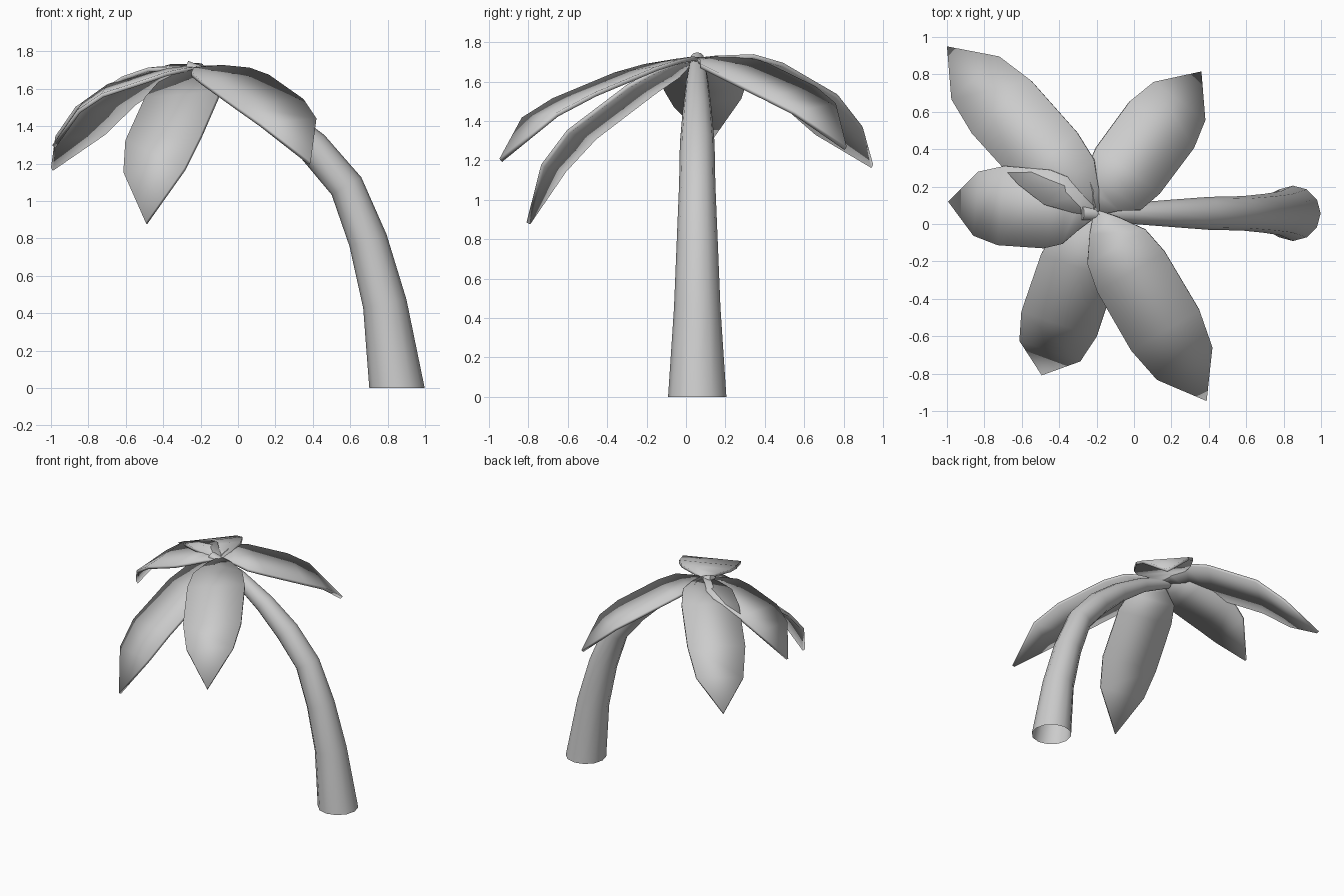
import bpy, bmesh, math
from mathutils import Vector

if "Cube" in bpy.data.objects:
    bpy.data.objects.remove(bpy.data.objects["Cube"])


def add_object(name, bm):
    bmesh.ops.recalc_face_normals(bm, faces=bm.faces[:])
    mesh = bpy.data.meshes.new(name)
    bm.to_mesh(mesh)
    bm.free()
    obj = bpy.data.objects.new(name, mesh)
    bpy.context.collection.objects.link(obj)
    return obj


def smooth(obj, angle):
    bpy.ops.object.select_all(action='DESELECT')
    obj.select_set(True)
    bpy.context.view_layer.objects.active = obj
    bpy.ops.object.shade_smooth_by_angle(angle=math.radians(angle))


# Trunk: tapered 12-sided tube bending over to the crown (x, z, radius)
TRUNK_Y = 0.057
path = [(0.85, 0, 0.148), (0.785, 0.45, 0.118), (0.695, 0.79, 0.104),
        (0.58, 1.08, 0.092), (0.40, 1.29, 0.088), (0.20, 1.46, 0.073),
        (-0.03, 1.61, 0.055), (-0.28, 1.715, 0.036)]
bm = bmesh.new()
rings = []
for i, (x, z, r) in enumerate(path):
    a, b = path[max(i - 1, 0)], path[min(i + 1, len(path) - 1)]
    t = Vector((b[0] - a[0], 0, b[1] - a[1])).normalized()
    if i == 0:
        t = Vector((0, 0, 1))
    side = Vector((t.z, 0, -t.x))
    ring = []
    for k in range(12):
        ang = k * math.tau / 12
        ring.append(bm.verts.new(Vector((x, TRUNK_Y, z)) + side * r * math.cos(ang)
                                 + Vector((0, r * math.sin(ang), 0))))
    rings.append(ring)
for lo, hi in zip(rings, rings[1:]):
    for k in range(12):
        n = (k + 1) % 12
        bm.faces.new((lo[k], lo[n], hi[n], hi[k]))
bm.faces.new(rings[-1])
smooth(add_object("trunk", bm), 40)


# Leaf: rows of shared half-widths along a drooping spine
HALF_WIDTHS = [0.02, 0.09, 0.18, 0.21, 0.212, 0.172]


def leaf(name, tip, dists, heights, roll):
    origin = Vector((-0.2, 0.06, 0))
    out = Vector((tip[0], tip[1], 0)) - origin
    length = out.length
    out.normalize()
    left = Vector((-out.y, out.x, roll))
    bm = bmesh.new()
    rows = []
    for d, z, w in zip([0, 0.08] + dists, heights, HALF_WIDTHS):
        c = origin + out * d + Vector((0, 0, z))
        rows.append((bm.verts.new(c - left * w), bm.verts.new(c + left * w)))
    for a, b in zip(rows, rows[1:]):
        bm.faces.new((a[0], b[0], b[1], a[1]))
    end = bm.verts.new(origin + out * length + Vector((0, 0, heights[-1])))
    bm.faces.new((rows[-1][0], end, rows[-1][1]))
    obj = add_object(name, bm)
    mod = obj.modifiers.new("thickness", 'SOLIDIFY')
    mod.thickness = 0.022
    mod.offset = 0
    smooth(obj, 40)


leaf("leaf_back_left", (-0.995, 0.945), [0.22, 0.39, 0.757, 0.963],
     [1.71, 1.715, 1.715, 1.67, 1.51, 1.35, 1.17], -0.07)
leaf("leaf_back_right", (0.355, 0.81), [0.15, 0.28, 0.584, 0.738],
     [1.71, 1.71, 1.70, 1.66, 1.54, 1.46, 1.26], 0.12)
leaf("leaf_left", (-0.985, 0.12), [0.17, 0.265, 0.51, 0.64],
     [1.71, 1.71, 1.70, 1.67, 1.59, 1.50, 1.29], -0.12)
leaf("leaf_front", (-0.49, -0.80), [0.166, 0.303, 0.622, 0.772],
     [1.71, 1.69, 1.64, 1.56, 1.33, 1.16, 0.88], 0.07)
leaf("leaf_front_right", (0.385, -0.94), [0.21, 0.364, 0.725, 0.928],
     [1.71, 1.71, 1.69, 1.65, 1.52, 1.42, 1.20], 0.07)
